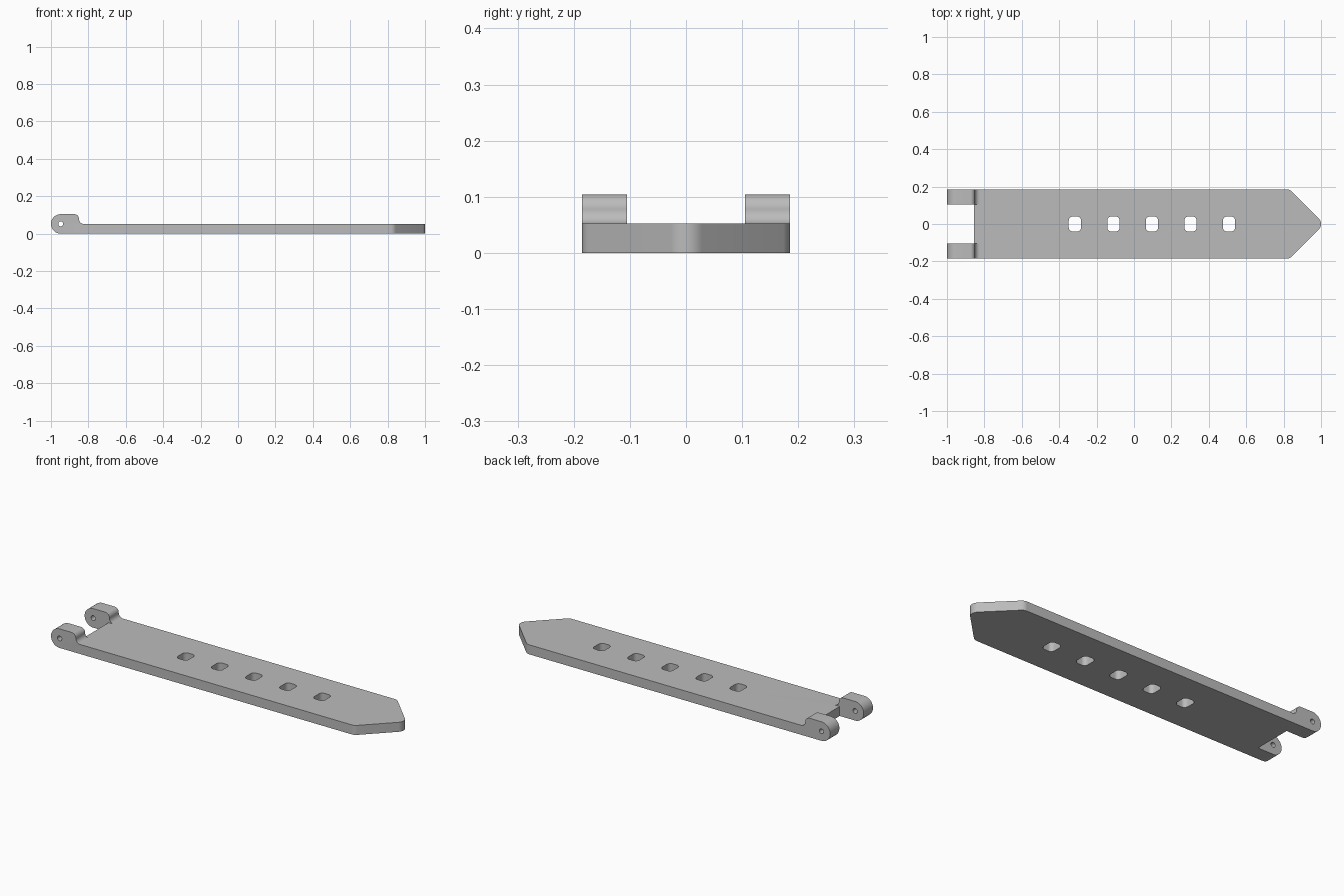
import bpy, bmesh, math
from mathutils import Vector, Matrix

if "Cube" in bpy.data.objects:
    bpy.data.objects.remove(bpy.data.objects["Cube"])

grey = bpy.data.materials.new("plain grey")
grey.use_nodes = True
COLOUR = (0.5, 0.5, 0.5, 1)
grey.diffuse_color = COLOUR
grey.node_tree.nodes["Principled BSDF"].inputs["Base Color"].default_value = COLOUR


def rounded(corners, steps=10):
    """Outline from (x, y, radius) corners, each replaced by a tangent arc."""
    out = []
    for i, (x, y, r) in enumerate(corners):
        p = Vector((x, y))
        if r == 0:
            out.append(p)
            continue
        a = (Vector(corners[i - 1][:2]) - p).normalized()
        b = (Vector(corners[(i + 1) % len(corners)][:2]) - p).normalized()
        half = a.angle(b) / 2
        centre = p + (a + b).normalized() * (r / math.sin(half))
        start = p + a * (r / math.tan(half)) - centre
        end = p + b * (r / math.tan(half)) - centre
        sweep = math.atan2(start.cross(end), start.dot(end))
        for k in range(steps + 1):
            out.append(centre + Matrix.Rotation(sweep * k / steps, 2) @ start)
    return out


def box_outline(cx, cy, w, h, r):
    return rounded([(cx + sx * w / 2, cy + sy * h / 2, r)
                    for sx, sy in ((-1, -1), (1, -1), (1, 1), (-1, 1))])


def extruded(name, outlines, thickness, matrix):
    """Fill the first outline, cut the others from it, and give it thickness."""
    curve = bpy.data.curves.new(name, "CURVE")
    curve.dimensions = "2D"
    curve.fill_mode = "BOTH"
    curve.extrude = thickness / 2
    for pts in outlines:
        spline = curve.splines.new("POLY")
        spline.points.add(len(pts) - 1)
        for sp, p in zip(spline.points, pts):
            sp.co = (p.x, p.y, 0, 1)
        spline.use_cyclic_u = True
    temp = bpy.data.objects.new(name + "_curve", curve)
    bpy.context.collection.objects.link(temp)
    mesh = bpy.data.meshes.new_from_object(
        temp.evaluated_get(bpy.context.evaluated_depsgraph_get()))
    bpy.data.objects.remove(temp)
    bm = bmesh.new()
    bm.from_mesh(mesh)
    bmesh.ops.remove_doubles(bm, verts=bm.verts, dist=1e-5)
    bmesh.ops.transform(bm, matrix=matrix, verts=bm.verts)
    bmesh.ops.recalc_face_normals(bm, faces=bm.faces)
    bm.to_mesh(mesh)
    bm.free()
    mesh.materials.clear()
    mesh.materials.append(grey)
    obj = bpy.data.objects.new(name, mesh)
    bpy.context.collection.objects.link(obj)
    return obj


W, T, START = 0.185, 0.052, -0.855     # half width, thickness, notch edge

# Pointed strap with a row of rounded slots
outline = rounded([(START, -W, 0), (0.832, -W, 0.04), (1.0166, 0, 0.04),
                   (0.832, W, 0.04), (START, W, 0)])
slots = [box_outline(-0.316 + 0.206 * i, 0, 0.066, 0.08, 0.022) for i in range(5)]
strap = extruded("strap", [outline] + slots, T, Matrix.Translation((0, 0, T / 2)))

# Hinge lugs: round nose, pin hole, and an S-shaped step down to the strap
nose = T - 0.0001
lug = rounded([(-1, 0, nose), (-0.8, 0, 0), (-0.8, T, 0), (-0.85, T, 0.0255),
               (-0.85, 2 * T, 0.0255), (-1, 2 * T, nose)], 14)
pin = box_outline(-1 + T, T, 0.026, 0.026, 0.0129)
for side, label in ((1, "left"), (-1, "right")):
    place = Matrix.Translation((0, side * 0.145, 0)) @ Matrix.Rotation(math.pi / 2, 4, "X")
    part = extruded(label + "_hinge_lug", [lug, pin], 0.08, place)
    part.hide_render = True
    union = strap.modifiers.new(label + "_lug_union", "BOOLEAN")
    union.operation = "UNION"
    union.solver = "EXACT"
    union.object = part

# Bake the joined shape and drop the separate lugs
bpy.context.view_layer.update()
joined = bpy.data.meshes.new_from_object(
    strap.evaluated_get(bpy.context.evaluated_depsgraph_get()))
for union in list(strap.modifiers):
    part = union.object
    strap.modifiers.remove(union)
    bpy.data.objects.remove(part)
strap.data = joined
strap.name = "hinge_strap"

bpy.ops.object.select_all(action="DESELECT")
strap.select_set(True)
bpy.context.view_layer.objects.active = strap
bpy.ops.object.shade_smooth_by_angle(angle=math.radians(30))
